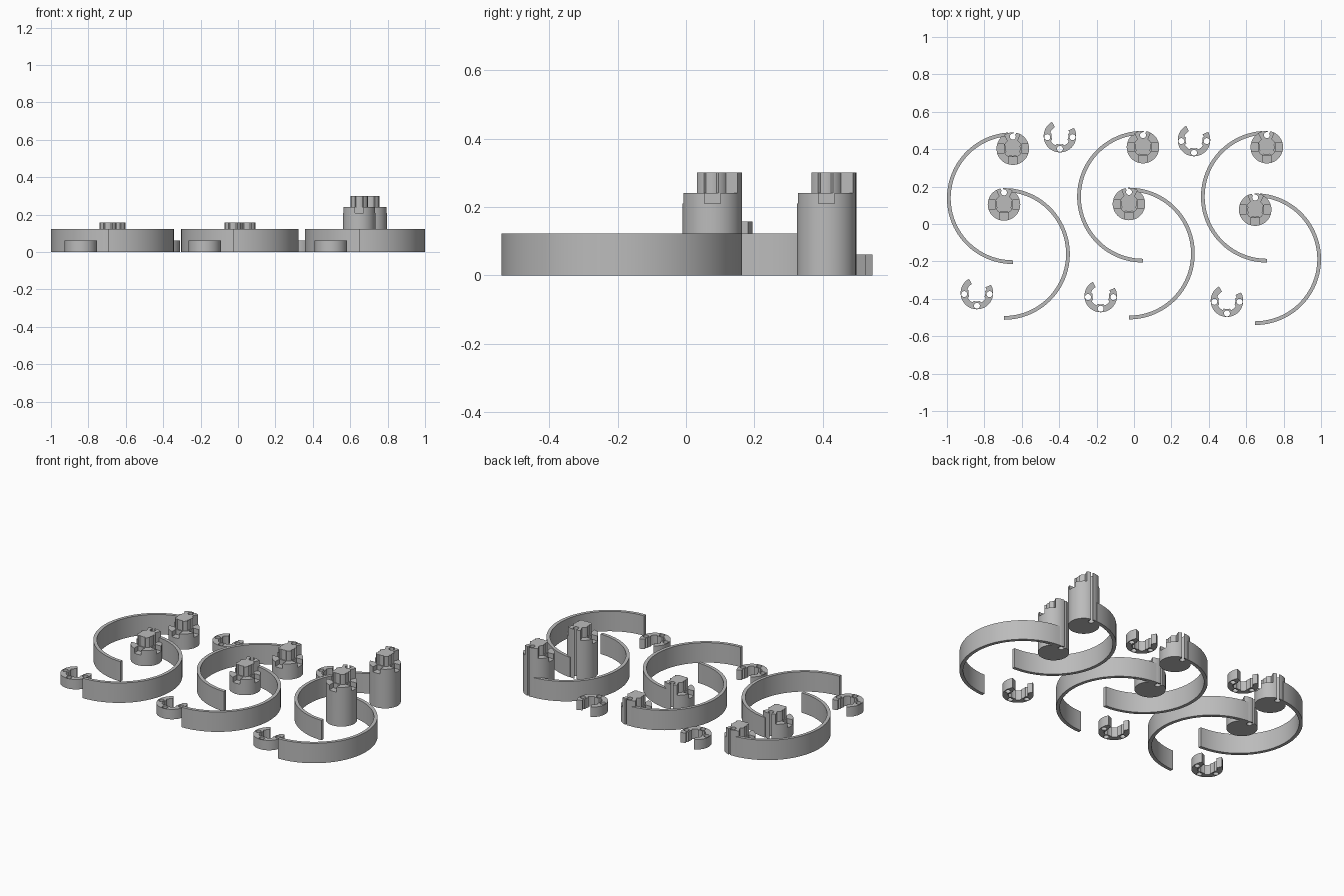
import bpy, bmesh, math
from math import radians, cos, sin, atan2, degrees, sqrt

if "Cube" in bpy.data.objects:
    bpy.data.objects.remove(bpy.data.objects["Cube"])

GREY = bpy.data.materials.new("plain_grey")
GREY.diffuse_color = (0.5, 0.5, 0.5, 1)
GREY.use_nodes = True
GREY.node_tree.nodes["Principled BSDF"].inputs["Base Color"].default_value = GREY.diffuse_color

R = 0.087            # post and clip radius
PIN_R, PIN_Y = 0.016, 0.064
BAND_R, BAND_T, BAND_H = 0.352, 0.02, 0.122
PADS = (-5, 185, 270)


def polar(r, a):
    return (r * cos(radians(a)), r * sin(radians(a)))


def arc(r, a0, a1, step=6, c=(0, 0)):
    n = max(1, round(abs(a1 - a0) / step))
    pts = [polar(r, a0 + (a1 - a0) * i / n) for i in range(n + 1)]
    return [(x + c[0], y + c[1]) for x, y in pts]


def prism(name, loops, z0, z1, loc, side=1):
    """Extrude closed outlines (outer first, then holes) from z0 to z1."""
    bm = bmesh.new()
    edges = []
    for loop in loops:
        vs = [bm.verts.new((x * side, y, z0)) for x, y in loop]
        edges += [bm.edges.new((vs[i - 1], vs[i])) for i in range(len(vs))]
    bmesh.ops.triangle_fill(bm, edges=edges, use_beauty=True)
    ext = bmesh.ops.extrude_face_region(bm, geom=bm.faces[:], use_keep_orig=True)
    for v in ext["geom"]:
        if isinstance(v, bmesh.types.BMVert):
            v.co.z = z1
    bmesh.ops.recalc_face_normals(bm, faces=bm.faces[:])
    me = bpy.data.meshes.new(name)
    bm.to_mesh(me)
    bm.free()
    me.materials.append(GREY)
    ob = bpy.data.objects.new(name, me)
    ob.location = (loc[0], loc[1], 0)
    bpy.context.collection.objects.link(ob)
    return ob


def smooth(ob):
    bpy.ops.object.select_all(action='DESELECT')
    ob.select_set(True)
    bpy.context.view_layer.objects.active = ob
    bpy.ops.object.shade_smooth_by_angle(angle=radians(25))


def to_rim(p, d):
    """Angle at which a ray from p along d meets the rim."""
    b = p[0] * d[0] + p[1] * d[1]
    t = -b + sqrt(b * b - (p[0] ** 2 + p[1] ** 2 - R * R))
    return degrees(atan2(p[1] + t * d[1], p[0] + t * d[0]))


# Pin hole that opens through a narrow slit in the rim
SLIT, HALF = 60, 22
hole = arc(PIN_R, SLIT - HALF, SLIT + HALF - 360, 20, (0, PIN_Y))
A_LO = to_rim(hole[0], polar(1, SLIT))
A_HI = to_rim(hole[-1], polar(1, SLIT))


def lobed(a0, a1, r_pad, r_gap, half):
    """Round outline whose radius steps at the three pads."""
    pts, n = [], round(abs(a1 - a0) / 4)
    for i in range(n + 1):
        a = a0 + (a1 - a0) * i / n
        near = min(abs((a - p + 180) % 360 - 180) for p in PADS)
        pts.append(polar(r_pad if near < half else r_gap, a))
    return pts


def post(loc, side, body_h, tag):
    # Round body with three notches cut in the upper rim
    body = prism("post_body_" + tag, [arc(R, A_HI, 360 + A_LO) + hole], 0, body_h, loc, side)
    for a in (0, 180, 270):
        u, w = polar(1, a), polar(0.0235, a + 90)
        box = [(u[0] * r + w[0] * s, u[1] * r + w[1] * s)
               for r, s in ((0.046, -1), (0.12, -1), (0.12, 1), (0.046, 1))]
        cut = prism("notch_cutter", [box], body_h - 0.03, body_h + 0.05, loc, side)
        cut.hide_render = True
        m = body.modifiers.new("notch", 'BOOLEAN')
        m.operation, m.solver, m.object = 'DIFFERENCE', 'EXACT', cut
        bpy.context.view_layer.objects.active = body
        bpy.ops.object.modifier_apply(modifier=m.name)
        bpy.data.objects.remove(cut)
    smooth(body)
    # Lobed hub with a wedge arm reaching the rim
    hub = (arc(R, A_HI, 122) + lobed(126, 418, 0.041, 0.05, 25)
           + arc(R, 62, A_LO) + hole)
    smooth(prism("post_hub_" + tag, [hub], body_h, body_h + 0.061, loc, side))
    # Half-circle spring band leaving the rim
    c = (0, R - BAND_R)
    band = arc(BAND_R, 94, 270, 4, c) + arc(BAND_R - BAND_T, 270, 94, 4, c)
    smooth(prism("spring_band_" + tag, [band], 0, BAND_H, loc, side))


def clip(loc, tag):
    # Open ring with inner pads and three pin holes
    ring = arc(R, 119, 390) + lobed(394, 120, 0.045, 0.055, 22)
    pins = [arc(PIN_R, 0, 342, 18, polar(0.068, a)) for a in PADS]
    smooth(prism("clip_" + tag, [ring] + pins, 0, 0.061, loc))


# Posts with bands: position, direction, body height
POSTS = [(-0.648, 0.403, 1, 0.096), (-0.695, 0.105, -1, 0.096),
         (0.048, 0.411, 1, 0.096), (-0.027, 0.107, -1, 0.096),
         (0.71, 0.411, 1, 0.24), (0.648, 0.077, -1, 0.24)]
for i, (x, y, s, h) in enumerate(POSTS):
    post((x, y), s, h, str(i + 1))

# Loose clips
CLIPS = [(-0.396, 0.47), (0.321, 0.449), (-0.84, -0.369), (-0.178, -0.385), (0.497, -0.41)]
for i, p in enumerate(CLIPS):
    clip(p, str(i + 1))
